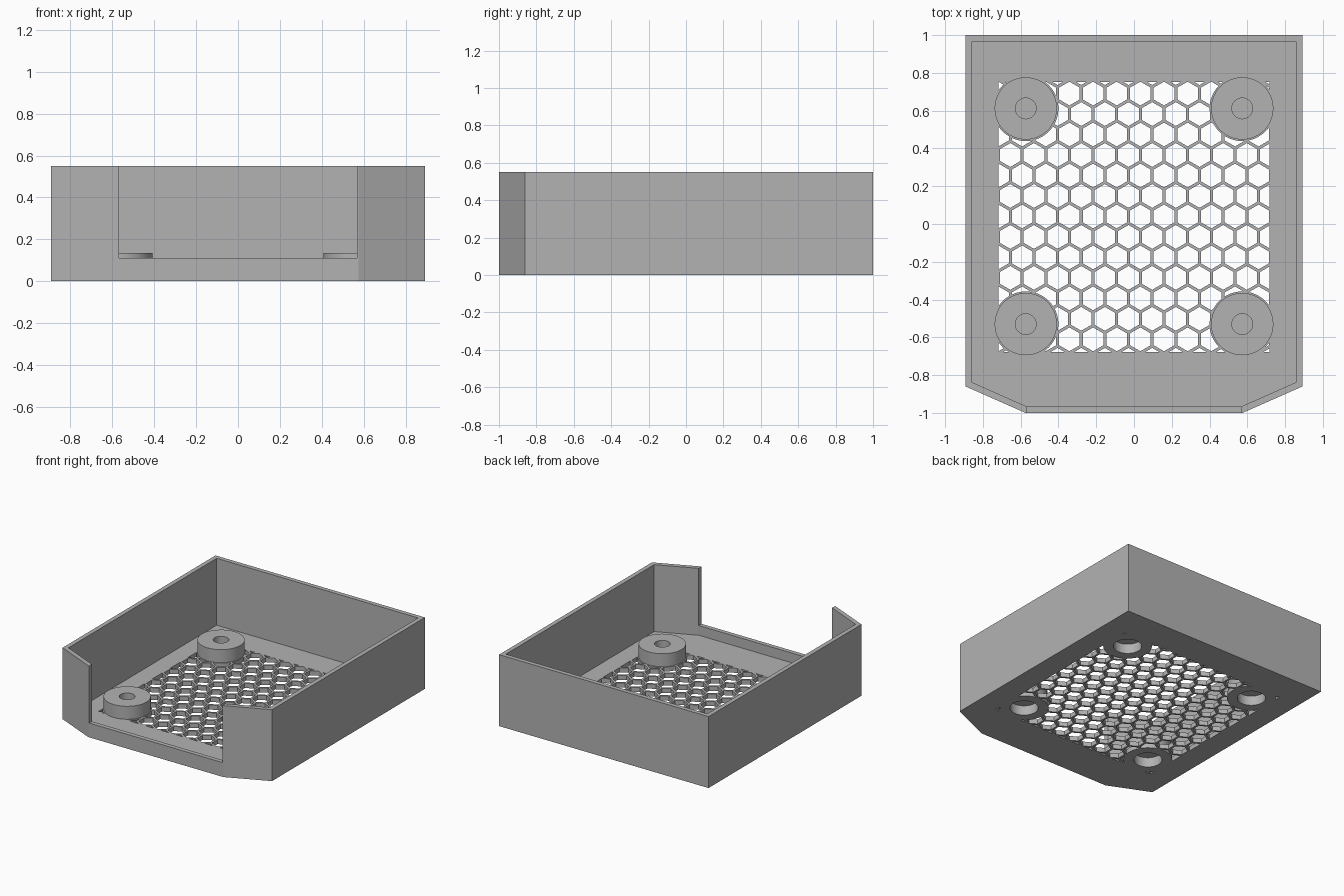
import bpy, bmesh, math
from mathutils import Matrix, Vector

if "Cube" in bpy.data.objects:
    bpy.data.objects.remove(bpy.data.objects["Cube"], do_unlink=True)

HEIGHT, FLOOR, SILL, WALL = 0.55, 0.035, 0.11, 0.034
BOSS_TOP, BOSS_R, RECESS_R, HOLE_R = 0.135, 0.165, 0.1, 0.055
BOSSES = [(sx * 0.573, y) for sx in (-1, 1) for y in (0.612, -0.53)]
PITCH, HEX_R = 0.1252, 0.063

grey = bpy.data.materials.new("plain grey")
grey.use_nodes = True
colour = (0.45, 0.45, 0.45, 1)
grey.diffuse_color = colour
grey.node_tree.nodes["Principled BSDF"].inputs["Base Color"].default_value = colour


def make_object(name, bm):
    bmesh.ops.recalc_face_normals(bm, faces=bm.faces)
    mesh = bpy.data.meshes.new(name)
    bm.to_mesh(mesh)
    bm.free()
    mesh.materials.append(grey)
    obj = bpy.data.objects.new(name, mesh)
    bpy.context.collection.objects.link(obj)
    return obj


def add_prism(bm, points, z0, z1):
    low = [bm.verts.new((x, y, z0)) for x, y in points]
    high = [bm.verts.new((x, y, z1)) for x, y in points]
    bm.faces.new(low[::-1])
    bm.faces.new(high)
    n = len(points)
    for i in range(n):
        j = (i + 1) % n
        bm.faces.new((low[i], low[j], high[j], high[i]))


def prisms(name, outlines, z0, z1):
    bm = bmesh.new()
    for points in outlines:
        add_prism(bm, points, z0, z1)
    return make_object(name, bm)


def ngon(cx, cy, r, sides, turn=0.0):
    return [(cx + r * math.cos(turn + math.tau * i / sides),
             cy + r * math.sin(turn + math.tau * i / sides)) for i in range(sides)]


def rect(x0, x1, y0, y1):
    return [(x0, y0), (x1, y0), (x1, y1), (x0, y1)]


def boolean(target, cutter, operation):
    cutter.hide_render = True
    mod = target.modifiers.new("cut", "BOOLEAN")
    mod.operation, mod.solver, mod.object = operation, "EXACT", cutter
    bpy.context.view_layer.update()
    graph = bpy.context.evaluated_depsgraph_get()
    result = bpy.data.meshes.new_from_object(target.evaluated_get(graph))
    target.modifiers.clear()
    target.data = result
    bpy.data.objects.remove(cutter, do_unlink=True)


def tray_outline(inset):
    side, back, front = 0.892 - inset, 1 - inset, -1 + inset
    corner, shoulder = 0.575 - inset * 0.2, -0.86 + inset * 0.65
    half = [(corner, front), (side, shoulder), (side, back)]
    return half + [(-x, y) for x, y in reversed(half)]


# Tray: hollow box with chamfered front corners and a front opening
tray = prisms("tray", [tray_outline(0)], 0, HEIGHT)
boolean(tray, prisms("cavity", [tray_outline(WALL)], FLOOR, 1), "DIFFERENCE")
boolean(tray, prisms("opening", [rect(-0.568, 0.568, -1.2, -0.9)], SILL, 1), "DIFFERENCE")

# Honeycomb vent: hexagons clipped to a square, keeping solid pads at the bosses
cells = []
for row in range(-7, 8):
    shift = 0 if row % 2 else PITCH / 2
    for col in range(-7, 8):
        x = col * PITCH + shift - 0.0915 + PITCH / 2
        cells.append(ngon(x, 0.04 + row * PITCH * math.sqrt(0.75), HEX_R, 6, math.pi / 6))
vent = prisms("vent_cells", cells, -0.1, 0.07)
boolean(vent, prisms("vent_area", [rect(-0.717, 0.717, -0.678, 0.752)], -0.2, 0.2), "INTERSECT")
pads = [ngon(x, y, BOSS_R + 0.008, 48) for x, y in BOSSES]
boolean(vent, prisms("pads", pads, -0.2, 0.2), "DIFFERENCE")
boolean(tray, vent, "DIFFERENCE")

# Round recesses under the bosses
recesses = [ngon(x, y, RECESS_R, 48) for x, y in BOSSES]
boolean(tray, prisms("recesses", recesses, -0.1, 0.07), "DIFFERENCE")

# Mounting bosses: blind hole above, wider recess below
PROFILE = [(BOSS_R, FLOOR), (BOSS_R, BOSS_TOP), (HOLE_R, BOSS_TOP), (HOLE_R, 0.083),
           (0, 0.083), (0, 0.075), (RECESS_R, 0.075), (RECESS_R, FLOOR)]
for i, (x, y) in enumerate(BOSSES):
    bm = bmesh.new()
    ring = [bm.verts.new((r, 0, z)) for r, z in PROFILE]
    edges = [bm.edges.new(pair) for pair in zip(ring, ring[1:] + ring[:1])]
    bmesh.ops.spin(bm, geom=ring + edges, cent=(0, 0, 0), axis=(0, 0, 1),
                   angle=math.tau, steps=48, use_duplicate=False)
    bmesh.ops.remove_doubles(bm, verts=bm.verts, dist=0.0001)
    # Drop the hidden ring that rests on the floor
    base = [f for f in bm.faces if all(abs(v.co.z - FLOOR) < 0.001 for v in f.verts)]
    bmesh.ops.recalc_face_normals(bm, faces=bm.faces)
    bmesh.ops.transform(bm, matrix=Matrix.Translation(Vector((x, y, 0))), verts=bm.verts)
    bmesh.ops.delete(bm, geom=base, context="FACES")
    boss = make_object(f"mounting_boss_{i + 1}", bm)
    bpy.ops.object.select_all(action="DESELECT")
    boss.select_set(True)
    bpy.context.view_layer.objects.active = boss
    bpy.ops.object.shade_smooth_by_angle(angle=math.radians(30))
